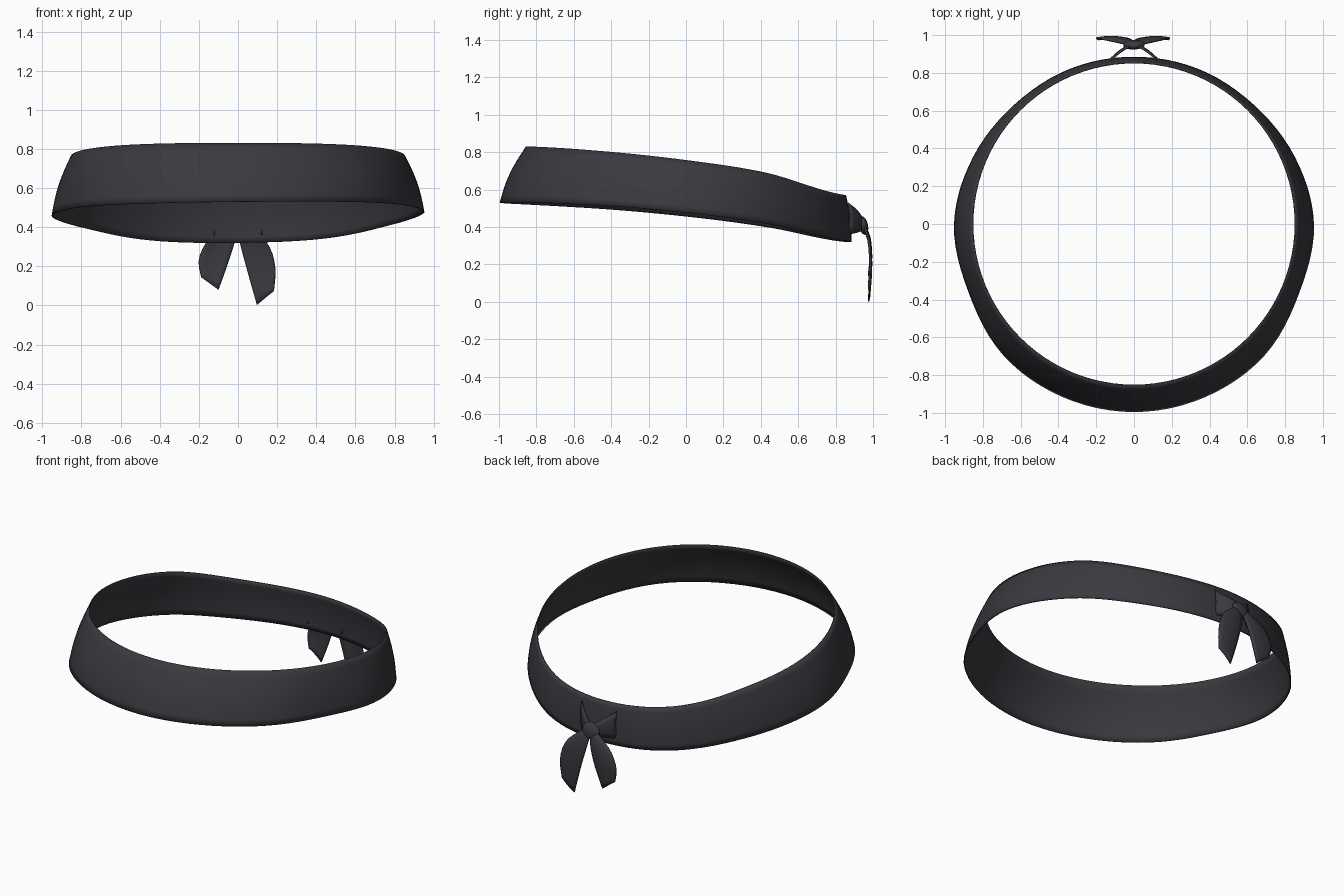
import bpy, bmesh, math

if "Cube" in bpy.data.objects:
    bpy.data.objects.remove(bpy.data.objects["Cube"])

cloth = bpy.data.materials.new("charcoal cloth")
cloth.diffuse_color = (0.041, 0.041, 0.05, 1)
cloth.use_nodes = True
cloth.node_tree.nodes["Principled BSDF"].inputs["Base Color"].default_value = cloth.diffuse_color


def interp(points, t):
    """Smooth interpolation through evenly spaced control values."""
    f = max(0.0, min(0.9999, t)) * (len(points) - 1)
    i = int(f)
    u = f - i
    p = [points[max(0, min(len(points) - 1, k))] for k in range(i - 1, i + 3)]
    return 0.5 * (2 * p[1] + (p[2] - p[0]) * u + (2 * p[0] - 5 * p[1] + 4 * p[2] - p[3]) * u * u
                  + (3 * p[1] - p[0] - 3 * p[2] + p[3]) * u ** 3)


def strip(name, rows, thickness, closed=False):
    """Skin a grid of points, then give it cloth thickness."""
    bm = bmesh.new()
    grid = [[bm.verts.new(p) for p in row] for row in rows]
    n = len(grid)
    for i in range(n if closed else n - 1):
        a, b = grid[i], grid[(i + 1) % n]
        for j in range(len(a) - 1):
            bm.faces.new((a[j], b[j], b[j + 1], a[j + 1]))
    bmesh.ops.recalc_face_normals(bm, faces=bm.faces)
    me = bpy.data.meshes.new(name)
    bm.to_mesh(me)
    bm.free()
    ob = bpy.data.objects.new(name, me)
    bpy.context.collection.objects.link(ob)
    mod = ob.modifiers.new("cloth thickness", "SOLIDIFY")
    mod.thickness = thickness
    mod.offset = 0
    finish(ob)
    return ob


def finish(ob):
    ob.data.materials.append(cloth)
    bpy.ops.object.select_all(action='DESELECT')
    bpy.context.view_layer.objects.active = ob
    ob.select_set(True)
    bpy.ops.object.shade_smooth_by_angle(angle=math.radians(40))


# Head band: flared wide at the front, nearly upright at the back
LOW_R = [0.993, 0.988, 0.978, 0.945, 0.95, 0.92, 0.892, 0.886, 0.882]
TOP_Z = [0.83, 0.803, 0.757, 0.69, 0.57]
LOW_Z = [0.53, 0.508, 0.467, 0.405, 0.32]
rows = []
for i in range(96):
    a = 2 * math.pi * i / 96
    s, c = math.sin(a), -math.cos(a)
    around = math.acos(max(-1, min(1, -c))) / math.pi
    r_low, r_top = interp(LOW_R, around), 0.853
    z_top = interp(TOP_Z, (c + 1) / 2)
    z_low = interp(LOW_Z, (c + 1) / 2) + 0.01 * s
    row = []
    for j in range(9):
        t = j / 8
        r = r_low + (r_top - r_low) * t + 0.1 * (r_low - r_top + 0.05) * math.sin(math.pi * t)
        row.append((r * s, r * c, z_low + (z_top - z_low) * t))
    rows.append(row)
strip("head_band", rows, 0.006, closed=True)

# Ties: wedges fanning from the band in to the knot
for side, label in ((-1, "left"), (1, "right")):
    rows = []
    for k in range(7):
        t = k / 6
        x = 0.122 * (1 - t)
        y = 0.866 + 0.079 * t + 0.012 * math.sin(math.pi * t)
        hi, lo = 0.53 - 0.09 * t, 0.36 + 0.025 * t
        rows.append([(side * x, y + 0.01 * math.sin(math.pi * v / 4), lo + (hi - lo) * v / 4)
                     for v in range(5)])
    strip(label + "_tie", rows, 0.008)

# Hanging tails: curved blades with slanted ends (inner x, outer x, inner z, outer z, y)
LEFT = ([0.0, 0.015, 0.05, 0.10], [0.04, 0.15, 0.20, 0.187],
        [0.39, 0.33, 0.22, 0.08], [0.41, 0.335, 0.235, 0.145])
RIGHT = ([0.0, 0.01, 0.05, 0.097], [0.04, 0.148, 0.19, 0.183],
         [0.39, 0.32, 0.17, 0.003], [0.41, 0.32, 0.20, 0.075])
TAIL_Y = [0.95, 0.975, 0.984, 0.976]
for side, label, tail in ((-1, "left", LEFT), (1, "right", RIGHT)):
    rows = []
    for k in range(11):
        t = k / 10
        xi, xo, zi, zo = (interp(p, t) for p in tail)
        y = interp(TAIL_Y, t)
        rows.append([(side * (xi + (xo - xi) * v / 6),
                      y + 0.012 * math.sin(math.pi * v / 6) * (1 - 0.5 * t),
                      zi + (zo - zi) * v / 6) for v in range(7)])
    strip(label + "_tail", rows, 0.008)

# Knot: small flattened bead
bpy.ops.mesh.primitive_uv_sphere_add(segments=20, ring_count=12, location=(0, 0.949, 0.408))
knot = bpy.context.object
knot.name = "knot"
knot.scale = (0.058, 0.024, 0.05)
knot.rotation_euler = (math.radians(12), math.radians(-12), 0)
finish(knot)
